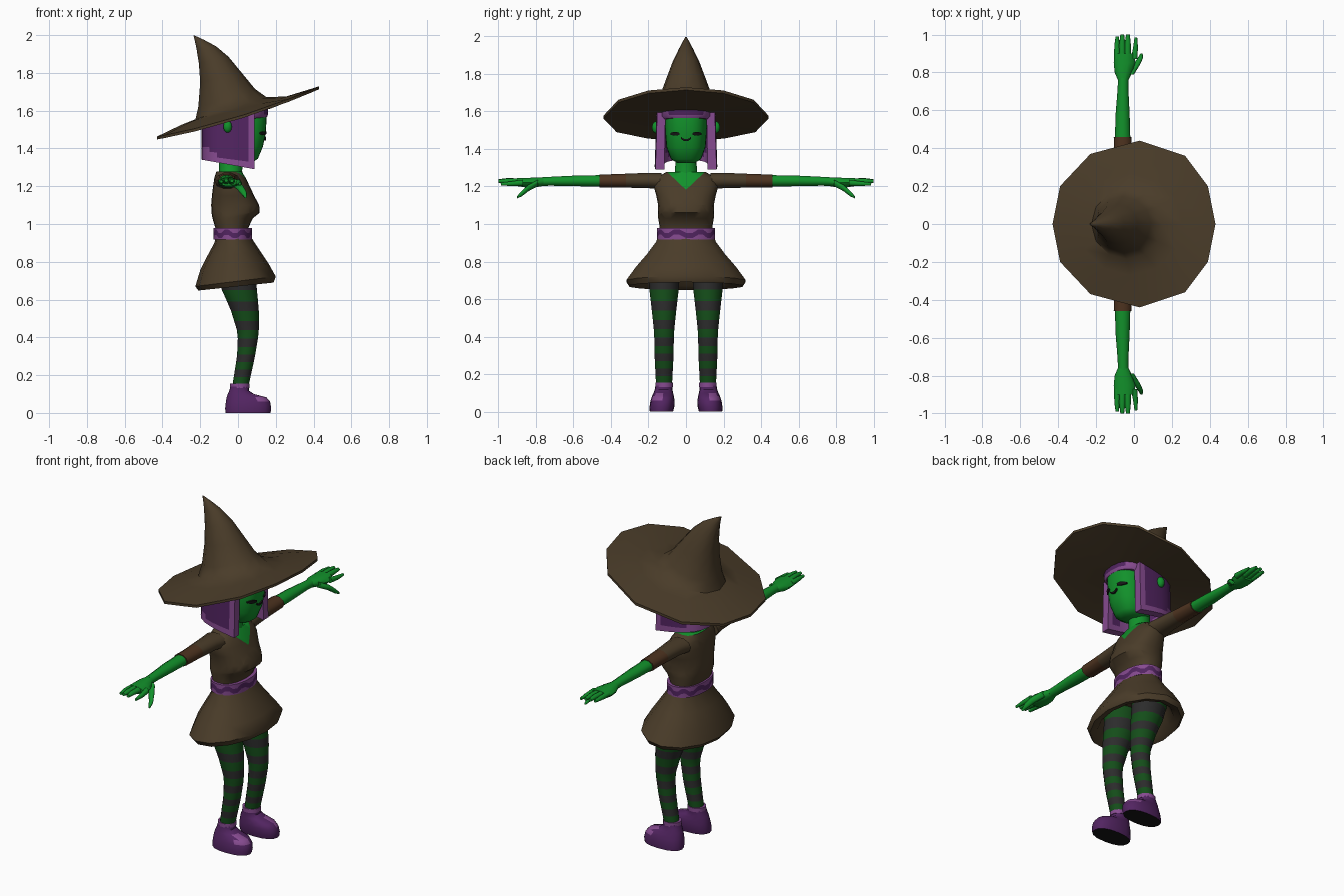
import bpy, bmesh, math
from mathutils import Vector

if "Cube" in bpy.data.objects:
    bpy.data.objects.remove(bpy.data.objects["Cube"])


def material(name, rgb):
    m = bpy.data.materials.new(name)
    m.diffuse_color = (*rgb, 1)
    m.use_nodes = True
    m.node_tree.nodes["Principled BSDF"].inputs["Base Color"].default_value = m.diffuse_color
    return m


SKIN = material("green_skin", (0.006, 0.285, 0.024))
BROWN = material("brown_cloth", (0.068, 0.045, 0.022))
SLEEVE = material("red_brown_cuff", (0.075, 0.033, 0.014))
PURPLE = material("dark_purple", (0.085, 0.018, 0.12))
LILAC = material("light_purple", (0.24, 0.07, 0.28))
MOSS = material("stocking_green", (0.007, 0.075, 0.01))
GREY = material("stocking_grey", (0.025, 0.025, 0.025))
BLACK = material("black", (0.008, 0.008, 0.008))


def make(name, bm, mats, rule=None, angle=40):
    """Finish a bmesh as an object; rule(face, centre) returns a material index."""
    bmesh.ops.recalc_face_normals(bm, faces=bm.faces)
    if rule:
        for f in bm.faces:
            f.material_index = rule(f, f.calc_center_median())
    me = bpy.data.meshes.new(name)
    bm.to_mesh(me)
    bm.free()
    ob = bpy.data.objects.new(name, me)
    bpy.context.collection.objects.link(ob)
    for m in mats:
        me.materials.append(m)
    bpy.ops.object.select_all(action='DESELECT')
    ob.select_set(True)
    bpy.context.view_layer.objects.active = ob
    bpy.ops.object.shade_smooth_by_angle(angle=math.radians(angle))
    return ob


def loft(rings):
    """Skin a list of equal point loops and cap both ends."""
    bm = bmesh.new()
    rows = [[bm.verts.new(p) for p in r] for r in rings]
    n = len(rows[0])
    for a, b in zip(rows, rows[1:]):
        for i in range(n):
            j = (i + 1) % n
            bm.faces.new((a[i], a[j], b[j], b[i]))
    bm.faces.new(rows[0])
    bm.faces.new(rows[-1])
    return bm


def power(v, p):
    return math.copysign(abs(v) ** p, v)


def ring(x0, z0, x1, z1, ry, n=16, cy=0, p=1):
    """Oval loop spanning (x0,z0)-(x1,z1) in side profile, half width ry."""
    pts = []
    for i in range(n):
        a = math.tau * i / n
        c, s = power(round(math.cos(a), 6), p), power(round(math.sin(a), 6), p)
        pts.append(((x0 + x1) / 2 + c * (x1 - x0) / 2, cy + s * ry, (z0 + z1) / 2 + c * (z1 - z0) / 2))
    return pts


def ring_y(x, y, z, rx, rz, n=10):
    return [(x + rx * math.cos(math.tau * i / n), y, z + rz * math.sin(math.tau * i / n)) for i in range(n)]


# Hat: underside, twelve-sided brim edge, bent cone
half = [(.43, 0), (.39, .2), (.27, .36), (.03, .44), (-.23, .37), (-.39, .2), (-.43, 0)]
edge = half + [(x, -y) for x, y in reversed(half[1:-1])]
brim = [[(x, y, z + .31 * x + .15 * x * x) for x, y in edge] for z in (1.553, 1.568)]
cone = [(-.3, 1.525, .26, 1.675, .27), (-.225, 1.555, .15, 1.672, .185), (-.21, 1.62, .09, 1.715, .145),
        (-.2, 1.75, .02, 1.8, .105), (-.207, 1.85, -.05, 1.885, .07), (-.22, 1.93, -.115, 1.94, .037),
        (-.23, 1.975, -.18, 1.975, .016), (-.236, 1.998, -.228, 1.997, .003)]
under = ring(-.2, 1.535, .17, 1.61, .17, 12)
make("hat", loft([under] + brim + [ring(*c, 12) for c in cone]), [BROWN], angle=50)

# Head and neck
head = [(.0, .075, 1.325, .045), (-.07, .105, 1.345, .08), (-.11, .132, 1.41, .104),
        (-.127, .147, 1.48, .11), (-.13, .152, 1.57, .112), (-.12, .145, 1.61, .105)]
make("head", loft([ring(a, z, b, z, w, 28, 0, .8) for a, b, z, w in head]), [SKIN], angle=60)
make("neck", loft([ring(-.105, 1.24, .03, 1.24, .08), ring(-.1, 1.28, .022, 1.28, .058),
                   ring(-.1, 1.4, .03, 1.4, .055)]), [SKIN])


# Eyes and mouth: thin strips that follow the face
def face_strip(name, cy, hw, low, high):
    grid = []
    for i in range(9):
        t = i / 4 - 1
        y = cy + hw * t
        col = []
        for z in (low(t), high(t)):
            front = .147 + (z - 1.48) * .19
            col.append(.01 + (front - .01) * (1 - (abs(y) / .11) ** 2.5) ** .4)
        grid.append([(col[0] - .002, y, low(t)), (col[0] + .007, y, low(t)),
                     (col[1] + .007, y, high(t)), (col[1] - .002, y, high(t))])
    make(name, loft(grid), [BLACK])


for s, side in ((1, "left"), (-1, "right")):
    face_strip(side + "_eye", s * .058, .024, lambda t: 1.471 + .005 * t * t, lambda t: 1.491 - .006 * t * t)
face_strip("mouth", 0, .026, lambda t: 1.441 + .012 * t * t, lambda t: 1.452 + .011 * t * t)

# Hair: thick shell open at the front, light strands along the rim
path = [(.088, .163), (.055, .165), (.0, .167), (-.06, .165), (-.11, .155), (-.15, .135), (-.178, .1), (-.19, .05), (-.192, 0)]
path += [(x, -y) for x, y in reversed(path[:-1])]
strand = [9, .06, .03, .09, .025, .05, .02, .07]
sections = []
for i, (x, y) in enumerate(path):
    bottom, top = 1.306 - .18 * x, 1.59 + .25 * x
    ix, iy = (x if x > .05 else x * .85), y * .71
    outer = [(x, y * (1 - .06 * k / 9), bottom + (top - bottom) * k / 9) for k in range(10)]
    inner = [(ix, iy * (1 - .06 * k / 9), q[2]) for k, q in enumerate(outer)]
    sections.append(outer + inner[::-1])


def hair_rule(f, c):
    if c.x > .058:
        return 1
    length = strand[int(abs(c.x) * 37 + 1) % 8]
    return int(c.z < 1.306 - .18 * c.x + min(length, .1))


make("hair", loft(sections), [PURPLE, LILAC], hair_rule)
fringe = [(1.566, .153, .128), (1.582, .16, .14), (1.625, .16, .145)]
make("fringe", loft([ring(-.13, z - .03, x, z, w, 20, 0, .8) for z, x, w in fringe]), [PURPLE, LILAC],
     lambda f, c: int(c.z < 1.575 and c.x > 0 or abs(c.y) > .1))

# Torso with a V neckline cut into the cloth
body = [(-.11, .05, .93, .14), (-.12, .055, .98, .14), (-.135, .078, 1.03, .148), (-.14, .115, 1.06, .15),
        (-.142, .112, 1.1, .148), (-.138, .085, 1.15, .158), (-.132, .062, 1.2, .172),
        (-.125, .04, 1.245, .16), (-.115, .02, 1.277, .105)]
bm = loft([ring(a, z, b, z, w, 24, 0, .85) for a, b, z, w in body])
for s in (1, -1):
    bmesh.ops.bisect_plane(bm, geom=bm.verts[:] + bm.edges[:] + bm.faces[:], dist=1e-5,
                           plane_co=(0, 0, 1.182), plane_no=Vector((0, -.95 * s, 1)).normalized())
make("bodice", bm, [BROWN, SKIN],
     lambda f, c: int((c.x > -.03 and c.z > 1.182 + .95 * abs(c.y)) or c.z > 1.276), 50)

# Belt with a dark zigzag
rows = []
for k, z in enumerate((.918, .934, .962, .98)):
    r = ring(-.13, z, .075, z, .155, 32, 0, .9)
    rows.append([(x, y, q + ((.009 if i // 2 % 2 else -.009) if k in (1, 2) else 0))
                 for i, (x, y, q) in enumerate(r)])
make("belt", loft(rows), [LILAC, PURPLE], lambda f, c: int(.936 < c.z < .96 and len(f.verts) == 4))

# Skirt with a rolled hem and hollow underside
skirt = [(-.115, .945, .062, .945, .145), (-.125, .9, .085, .905, .165), (-.16, .835, .125, .845, .212),
         (-.2, .755, .165, .785, .272), (-.226, .67, .2, .722, .326), (-.21, .648, .188, .69, .308),
         (-.17, .67, .15, .7, .26), (-.13, .79, .1, .8, .19)]
make("skirt", loft([ring(*r, 14) for r in skirt]), [BROWN], angle=50)

leg = [(.8, -.13, .09, .085), (.65, -.085, .1, .08), (.55, -.04, .11, .068), (.42, 0, .11, .054),
       (.3, -.005, .09, .052), (.13, -.032, .053, .043)]
stripes = [.8, .72, .65, .59, .54, .487, .44, .395, .35, .31, .27, .23, .19, .13]


def leg_at(z):
    for a, b in zip(leg, leg[1:]):
        if z >= b[0]:
            t = (a[0] - z) / (a[0] - b[0])
            return [u + (v - u) * t for u, v in zip(a[1:], b[1:])]


def stripe_rule(f, c):
    k = sum(c.z < z for z in stripes)
    return k % 2


shoe = [(-.066, .172, 0, .062), (-.068, .176, .025, .066), (-.064, .17, .06, .064), (-.06, .15, .083, .058),
        (-.054, .085, .1, .052), (-.046, .058, .118, .047), (-.04, .058, .14, .046)]
arm = [(-.055, .13, 1.228, .07, .045), (-.055, .2, 1.232, .058, .043), (-.057, .32, 1.231, .05, .039),
       (-.058, .4, 1.23, .047, .037), (-.06, .46, 1.23, .047, .036)]
forearm = [(-.06, .44, 1.23, .041, .032), (-.06, .58, 1.23, .037, .03), (-.058, .72, 1.228, .028, .025),
           (-.057, .77, 1.226, .028, .024)]
palm = [(-.057, .76, 1.226, .028, .024), (-.056, .8, 1.222, .046, .027), (-.05, .85, 1.22, .057, .027),
        (-.052, .9, 1.223, .053, .022)]
fingers = {"index": [(-.0, .87, 1.22, .017, .017), (.008, .93, 1.215, .013, .013), (.01, .985, 1.213, .007, .008)],
           "middle": [(-.035, .88, 1.225, .019, .018), (-.033, .95, 1.23, .016, .014), (-.032, 1.0, 1.228, .01, .009)],
           "ring": [(-.062, .88, 1.225, .019, .018), (-.062, .95, 1.232, .016, .014), (-.062, 1.0, 1.23, .01, .009)],
           "little": [(-.088, .87, 1.222, .017, .017), (-.09, .94, 1.226, .014, .013), (-.088, .99, 1.225, .009, .008)],
           "thumb": [(-.02, .79, 1.218, .02, .018), (.012, .84, 1.192, .019, .018),
                     (.033, .875, 1.162, .014, .015), (.04, .9, 1.143, .006, .007)]}

for s, side in ((1, "left"), (-1, "right")):
    # Striped stockings
    rings = []
    for z in stripes:
        a, b, w = leg_at(z)
        rings.append(ring(a, z, b, z, w, 14, s * .117))
    make(side + "_stocking", loft(rings), [GREY, MOSS], stripe_rule, 60)

    # Shoes with dark soles, light toe patch and cuff
    make(side + "_shoe", loft([ring(a, z, b, z, w, 16, s * (.131 - .1 * z), .85) for a, b, z, w in shoe]),
         [PURPLE, LILAC, BLACK], lambda f, c: 2 if c.z < .001 else int(c.x > .1 and .07 < c.z < .095 and c.y * s > .13))
    make(side + "_shoe_cuff", loft([ring(-.043, z, .062, z, .049, 14, s * .116) for z in (.132, .155)]), [LILAC])

    # Sleeves, arms and hands
    def limb(name, data, mats, rule=None):
        make(side + name, loft([ring_y(x, s * y, z, a, b) for x, y, z, a, b in data]), mats, rule, 60)

    limb("_sleeve", arm, [BROWN, SLEEVE], lambda f, c: int(abs(c.y) > .33))
    limb("_forearm", forearm, [SKIN])
    limb("_palm", palm, [SKIN])
    for name, data in fingers.items():
        limb("_" + name + "_finger", data, [SKIN])

    # Ears poking through the hair
    bm = bmesh.new()
    bmesh.ops.create_uvsphere(bm, u_segments=10, v_segments=6, radius=1)
    for v in bm.verts:
        v.co = (v.co.x * .024 - .055, v.co.y * .022 + s * .16, v.co.z * .032 + 1.515)
    make(side + "_ear", bm, [SKIN], angle=60)
